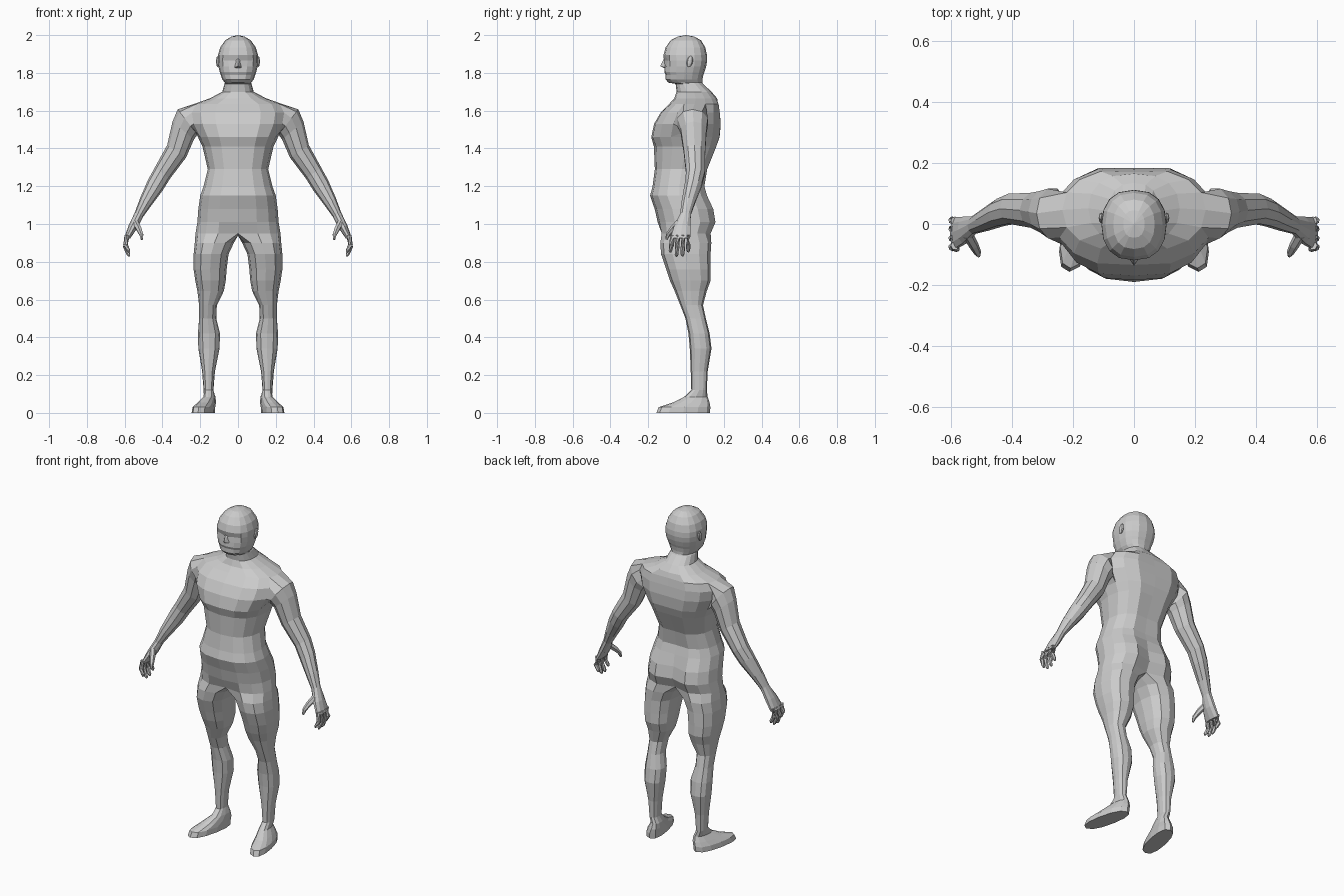
import bpy, bmesh
from math import sin, cos, radians
from mathutils import Vector

if "Cube" in bpy.data.objects:
    bpy.data.objects.remove(bpy.data.objects["Cube"])


def spow(v, e):
    return (1 if v >= 0 else -1) * abs(v) ** e


def finish(bm, name):
    bmesh.ops.recalc_face_normals(bm, faces=bm.faces)
    me = bpy.data.meshes.new(name)
    bm.to_mesh(me)
    bm.free()
    ob = bpy.data.objects.new(name, me)
    bpy.context.collection.objects.link(ob)
    m = ob.modifiers.new("mirror", 'MIRROR')
    m.merge_threshold = 0.0008
    return ob


def bridge(bm, a, b, closed=True, skip=()):
    n = len(a)
    for i in range(n if closed else n - 1):
        if i not in skip:
            j = (i + 1) % n
            bm.faces.new((a[i], a[j], b[j], b[i]))


# Head and torso rings, top down: z, half width, front y, back y
HEAD = [(1.992, .035, -.045, .045), (1.972, .068, -.082, .08), (1.935, .094, -.108, .102),
        (1.895, .106, -.119, .111), (1.865, .107, -.117, .112), (1.835, .104, -.113, .107),
        (1.805, .097, -.115, .098), (1.79, .092, -.108, .092), (1.765, .083, -.108, .087),
        (1.748, .07, -.092, .087), (1.742, .072, -.055, .09)]
TORSO = [(1.70, .083, -.05, .135), (1.665, .15, -.062, .165), (1.635, .235, -.09, .182),
         (1.59, .26, -.14, .19), (1.53, .25, -.175, .196), (1.46, .212, -.19, .19),
         (1.41, .188, -.17, .172), (1.29, .16, -.165, .122), (1.20, .182, -.177, .107),
         (1.15, .2, -.19, .122), (1.08, .21, -.166, .155), (1.01, .215, -.15, .167),
         (.95, .225, -.138, .14)]
# Leg rings: z, inner x, outer x, front y, back y, outward turn
LEG = [(.90, .022, .229, -.136, .134, 0), (.84, .05, .235, -.132, .13, 0),
       (.76, .06, .235, -.105, .13, 0), (.70, .065, .226, -.085, .13, 0),
       (.645, .075, .215, -.06, .11, 0), (.57, .112, .206, -.03, .09, 0),
       (.50, .115, .206, -.003, .105, 0), (.42, .095, .212, .013, .125, 0),
       (.34, .098, .21, .02, .135, 0), (.22, .122, .19, .025, .115, 0),
       (.12, .13, .182, .028, .11, 0), (.085, .13, .19, -.01, .115, .15),
       (.055, .13, .215, -.07, .125, .2), (.03, .13, .232, -.145, .129, .2),
       (0, .13, .235, -.157, .127, .2)]
# Arm rings: centre x, y, z, tilt, half thickness, half depth
ARM = [(.267, .035, 1.54, 38, .085, .085), (.29, .04, 1.495, 50, .074, .072),
       (.325, .045, 1.385, 56, .06, .06), (.40, .05, 1.27, 52, .05, .052),
       (.438, .038, 1.205, 54, .048, .047), (.487, .014, 1.12, 58, .036, .038),
       (.524, -.003, 1.05, 62, .025, .03), (.556, -.02, .985, 68, .024, .046),
       (.587, -.03, .925, 85, .016, .055)]

bm = bmesh.new()
rows = []
for z, hw, yf, yb in HEAD + TORSO:
    row = []
    for k in range(9):
        t = radians(-90 + 22.5 * k)
        x = 0 if k in (0, 8) else hw * cos(t) ** .8
        row.append(bm.verts.new((x, (yf + yb) / 2 + (yb - yf) / 2 * spow(sin(t), .9), z)))
    rows.append(row)
h = len(HEAD)
# Eye sockets, spine groove, chest line, buttock cleft
rows[4][1].co.y += .014
for r in rows[h + 2:h + 10]:
    r[8].co.y -= .012
for r in rows[h + 3:h + 6]:
    r[0].co.y += .006
for r in rows[h + 10:h + 13]:
    r[8].co.y -= .035
rows[h + 12][0].co.y += .02

top = bm.verts.new((0, 0, 2.0))
for k in range(8):
    bm.faces.new((top, rows[0][k], rows[0][k + 1]))
top_row, low_row = h + 2, h + 5
for r in range(len(rows) - 1):
    hole = (3, 4) if top_row <= r < low_row else ()
    bridge(bm, rows[r], rows[r + 1], False, hole)

# Arms grow out of the shoulder opening
loop = [rows[top_row][k] for k in (3, 4, 5)]
loop += [rows[r][5] for r in (top_row + 1, top_row + 2)]
loop += [rows[low_row][k] for k in (5, 4, 3)]
loop += [rows[r][3] for r in (top_row + 2, top_row + 1)]
for x, y, z, tilt, a, b in ARM:
    u = Vector((sin(radians(tilt)), 0, cos(radians(tilt))))
    ring = []
    for k in range(10):
        t = radians(-36 + 36 * k)
        ring.append(bm.verts.new(Vector((x, y + b * sin(t), z)) + u * a * cos(t)))
    bridge(bm, loop, ring)
    loop = ring
bm.faces.new(loop)

# Legs grow out of the pelvis ring plus a crotch strip
loop = rows[-1] + [bm.verts.new((0, y, .938)) for y in (.06, .0, -.065)]
for z, xi, xo, yf, yb, turn in LEG:
    ring = []
    for k in range(12):
        t = radians(-120 + 30 * k)
        y = (yf + yb) / 2 + (yb - yf) / 2 * spow(sin(t), .9)
        x = (xi + xo) / 2 + (xo - xi) / 2 * spow(cos(t), .8) - turn * (y + .01)
        ring.append(bm.verts.new((x, y, z)))
    bridge(bm, loop, ring)
    loop = ring
bm.faces.new(loop)
finish(bm, "body")


def tube(bm, pts, radii, n=6):
    prev = None
    for i, p in enumerate(pts):
        d = Vector(pts[min(i + 1, len(pts) - 1)]) - Vector(pts[max(i - 1, 0)])
        q = d.to_track_quat('Z', 'Y')
        ring = []
        for k in range(n):
            t = radians(360 * k / n)
            ring.append(bm.verts.new(Vector(p) + q @ Vector((cos(t), sin(t), 0)) * radii[i]))
        if prev:
            bridge(bm, prev, ring)
        else:
            bm.faces.new(ring)
        prev = ring
    bm.faces.new(prev)


# Four fingers and a thumb
bm = bmesh.new()
for y, tip_y, tip_z in ((-.071, -.082, .85), (-.043, -.05, .828), (-.015, -.018, .83), (.011, .012, .852)):
    mid = (.93 + tip_z) / 2
    tube(bm, [(.587, y, .94), (.596, (y + tip_y) / 2, mid), (.58, tip_y, tip_z + .01), (.576, tip_y, tip_z)],
         [.014, .013, .01, .005])
tube(bm, [(.545, -.035, 1.01), (.525, -.07, .975), (.512, -.095, .945), (.509, -.104, .918)],
     [.018, .016, .012, .006])
finish(bm, "fingers")

# Nose wedge, half of it mirrored
bm = bmesh.new()
bridge_top, tip, base = [bm.verts.new(c) for c in ((0, -.116, 1.878), (0, -.137, 1.836), (0, -.113, 1.824))]
wing, brow = bm.verts.new((.02, -.108, 1.828)), bm.verts.new((.01, -.11, 1.875))
for f in ((bridge_top, brow, tip), (brow, wing, tip), (tip, wing, base)):
    bm.faces.new(f)
finish(bm, "nose")

# Ears
bm = bmesh.new()
bmesh.ops.create_uvsphere(bm, u_segments=8, v_segments=5, radius=1)
for v in bm.verts:
    v.co = Vector((.107 + v.co.x * .009, .02 + v.co.y * .017 + v.co.z * .005, 1.86 + v.co.z * .03))
finish(bm, "ears")
